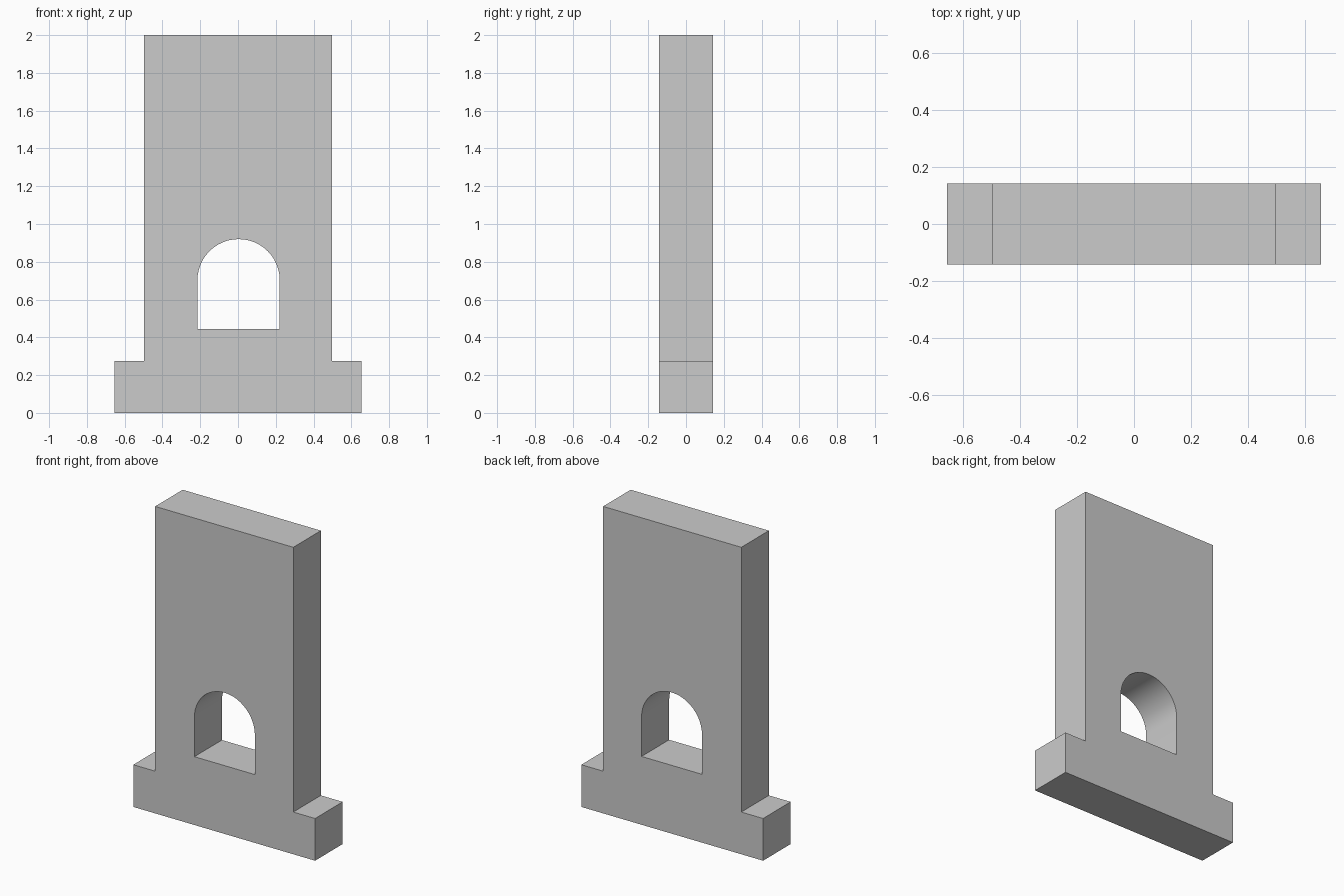
import bpy, bmesh
from math import cos, sin, pi

if "Cube" in bpy.data.objects:
    bpy.data.objects.remove(bpy.data.objects["Cube"])

DEPTH = 0.284


def prism(name, outline, depth):
    """Extrude an (x, z) outline along y, centred on y = 0."""
    bm = bmesh.new()
    face = bm.faces.new([bm.verts.new((x, -depth / 2, z)) for x, z in outline])
    new = bmesh.ops.extrude_face_region(bm, geom=[face])["geom"]
    verts = [v for v in new if isinstance(v, bmesh.types.BMVert)]
    bmesh.ops.translate(bm, verts=verts, vec=(0, depth, 0))
    bmesh.ops.recalc_face_normals(bm, faces=bm.faces)
    mesh = bpy.data.meshes.new(name)
    bm.to_mesh(mesh)
    bm.free()
    obj = bpy.data.objects.new(name, mesh)
    bpy.context.collection.objects.link(obj)
    return obj


def rect(half, bottom, top):
    return [(-half, bottom), (half, bottom), (half, top), (-half, top)]


# Wide plinth and the upright slab on it
prism("base_plinth", rect(0.655, 0, 0.275), DEPTH)
slab = prism("upright_slab", rect(0.498, 0.275, 2.0), DEPTH)

# Round-topped opening cut through the slab
cx, r, sill, spring, steps = 0.003, 0.218, 0.445, 0.702, 24
arch = [(cx + r * cos(pi * i / steps), spring + r * sin(pi * i / steps))
        for i in range(steps + 1)]
cutter = prism("opening_cutter", [(cx - r, sill), (cx + r, sill)] + arch, 1.0)
cutter.hide_render = True
cutter.hide_set(True)

# Apply the cut, then smooth only the arch
cut = slab.modifiers.new("opening", 'BOOLEAN')
cut.operation = 'DIFFERENCE'
cut.solver = 'EXACT'
cut.object = cutter
bpy.context.view_layer.objects.active = slab
slab.select_set(True)
bpy.ops.object.modifier_apply(modifier=cut.name)
bpy.data.objects.remove(cutter)
bpy.ops.object.shade_smooth_by_angle()
